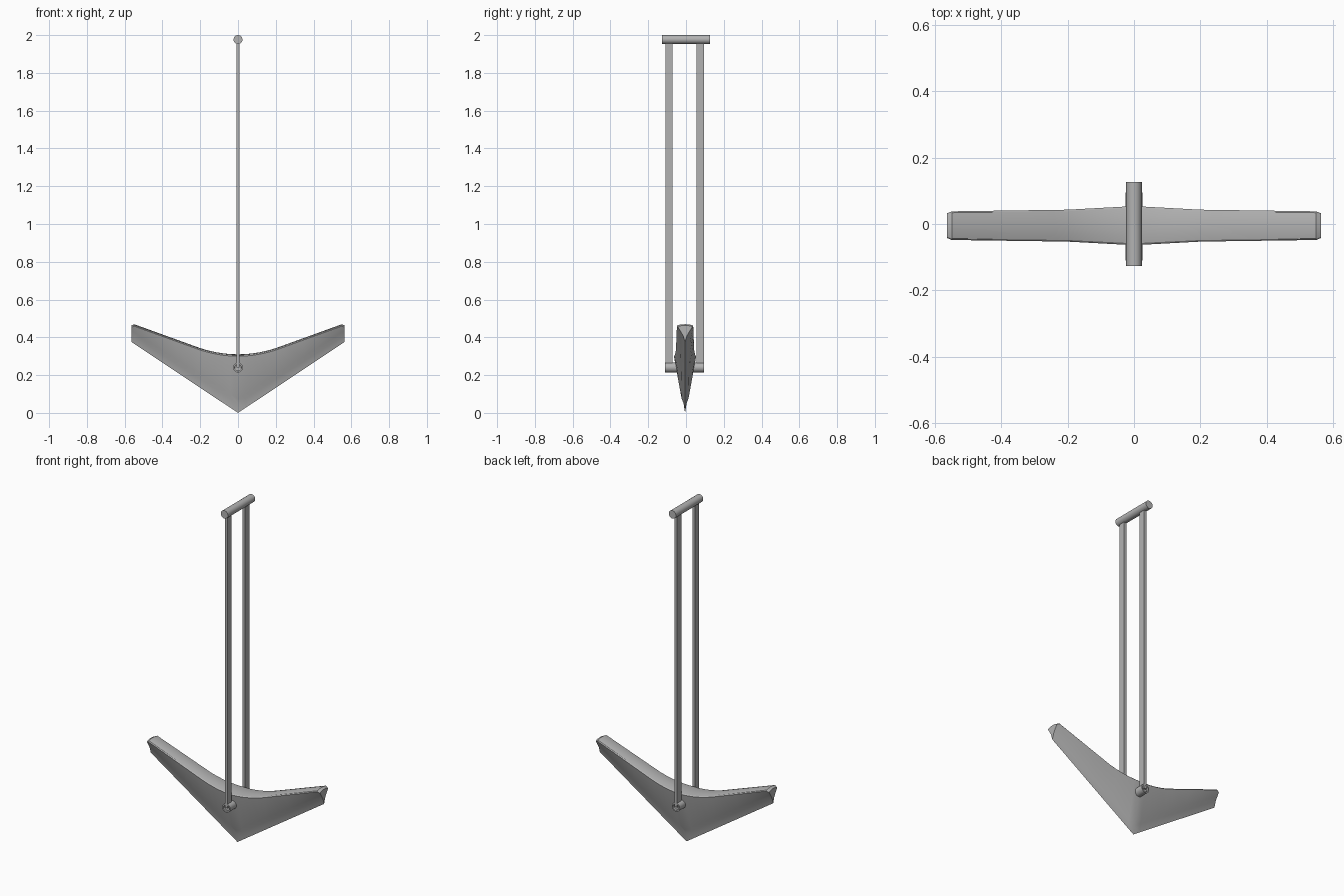
import bpy, bmesh, math

cube = bpy.data.objects.get("Cube")
if cube:
    bpy.data.objects.remove(cube, do_unlink=True)

steel = bpy.data.materials.new("grey steel")
steel.use_nodes = True
colour = (0.45, 0.45, 0.45, 1)
steel.diffuse_color = colour
steel.node_tree.nodes["Principled BSDF"].inputs["Base Color"].default_value = colour


def finish(name, bm, angle=30):
    bmesh.ops.recalc_face_normals(bm, faces=bm.faces)
    mesh = bpy.data.meshes.new(name)
    bm.to_mesh(mesh)
    bm.free()
    obj = bpy.data.objects.new(name, mesh)
    bpy.context.collection.objects.link(obj)
    mesh.materials.append(steel)
    bpy.ops.object.select_all(action="DESELECT")
    obj.select_set(True)
    bpy.context.view_layer.objects.active = obj
    bpy.ops.object.shade_smooth_by_angle(angle=math.radians(angle))
    return obj


def rod(name, radius, y0, y1, z, recess=False):
    """Round bar along y, optionally with hollowed ends."""
    bm = bmesh.new()
    bmesh.ops.create_cone(bm, cap_ends=True, segments=24, radius1=radius,
                          radius2=radius, depth=y1 - y0)
    if recess:
        caps = [f for f in bm.faces if len(f.verts) > 4]
        bmesh.ops.inset_individual(bm, faces=caps, thickness=radius * 0.3)
        bmesh.ops.inset_individual(bm, faces=caps, thickness=0.001, depth=-0.01)
    obj = finish(name, bm)
    obj.rotation_euler.x = math.pi / 2
    obj.location = (0, (y0 + y1) / 2, z)


def bar(name, y0, y1, z0, z1, width):
    bm = bmesh.new()
    bmesh.ops.create_cube(bm, size=1)
    bmesh.ops.scale(bm, vec=(width, y1 - y0, z1 - z0), verts=bm.verts)
    obj = finish(name, bm)
    obj.location = (0, (y0 + y1) / 2, (z0 + z1) / 2)


# Swept blade: a wedge section that rises and thins towards both tips
HALF, BLADE_Y = 0.565, -0.005


def section(x):
    a = abs(x)
    t = a / HALF
    low = 0.665 * a
    # dished middle runs into straight arms
    top = 0.31 + (0.82 * a * a if a < 0.22 else 0.04 + 0.362 * (a - 0.22))
    half = 0.043 + 0.008 * (1 - t) + 0.008 * max(0, 1 - a / 0.2)
    if t > 0.99:
        top -= 0.012
        half -= 0.006
    edge = top - 0.01
    side = [(0.0, low),
            (0.008 + 0.003 * t, low + 0.05 - 0.015 * t),
            (0.018 + 0.008 * t, low + 0.075 - 0.015 * t),
            (half, edge),
            (half * 0.9, edge + 0.005),
            (half * 0.5, edge + 0.009),
            (0.0, top)]
    return side + [(-y, z) for y, z in reversed(side[1:-1])]


arm = [0.04, 0.08, 0.12, 0.16, 0.2, 0.24, 0.35, 0.45, 0.55, HALF]
stations = [-x for x in reversed(arm)] + [0] + arm
bm = bmesh.new()
rings = [[bm.verts.new((x, y + BLADE_Y, z)) for y, z in section(x)]
         for x in stations]
for r, s in zip(rings, rings[1:]):
    for i in range(len(r)):
        j = (i + 1) % len(r)
        bm.faces.new((r[i], r[j], s[j], s[i]))
for ring in (rings[0], rings[-1]):
    bm.faces.new(ring)
finish("blade", bm, 25)

# Pivot pin, twin hanger bars and top axle
rod("pivot_pin", 0.026, -0.11, 0.095, 0.24, recess=True)
bar("front_hanger_bar", -0.109, -0.072, 0.24, 1.97, 0.016)
bar("back_hanger_bar", 0.055, 0.094, 0.24, 1.97, 0.016)
rod("top_axle", 0.0235, -0.127, 0.127, 1.9765)
